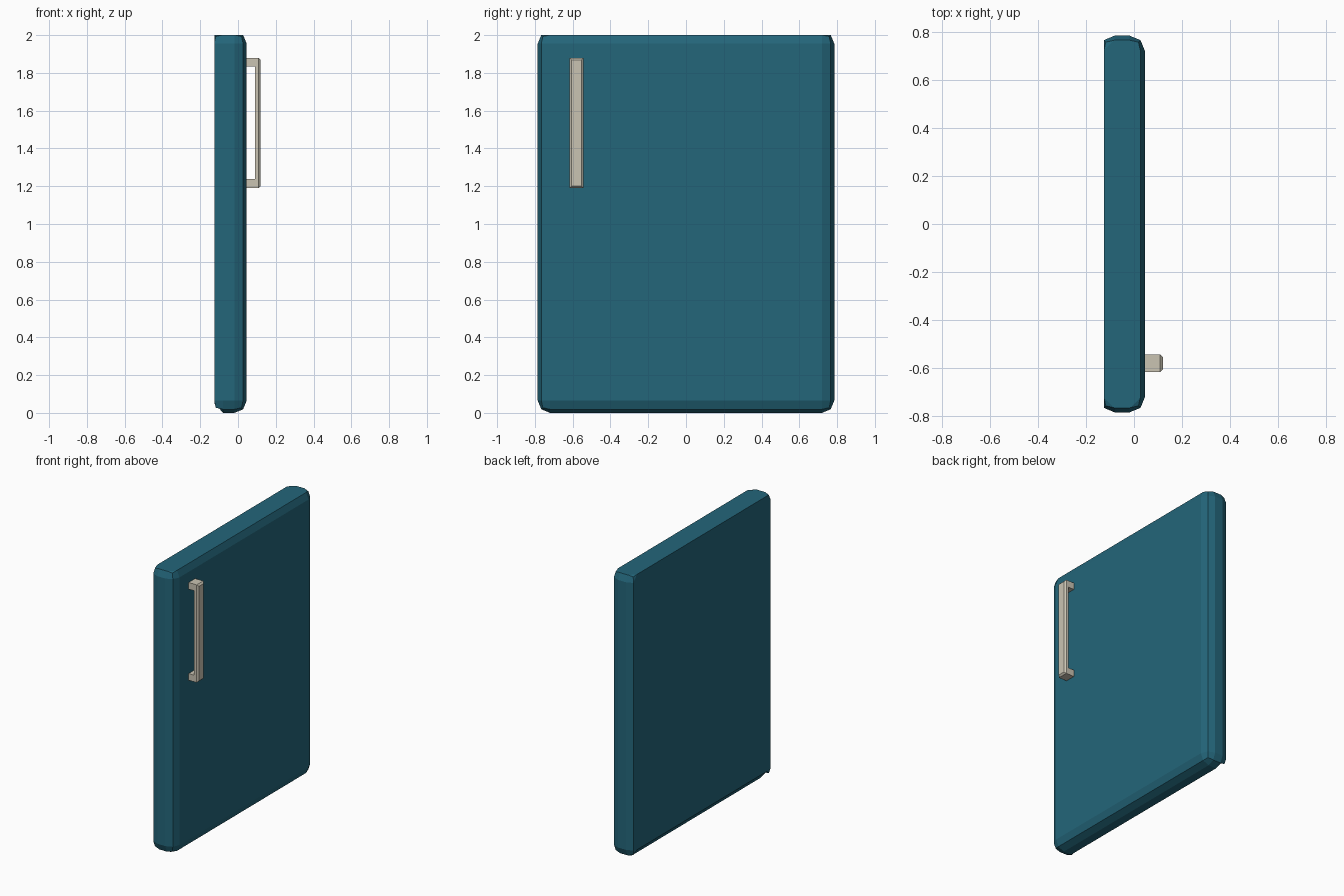
import bpy, bmesh

if "Cube" in bpy.data.objects:
    bpy.data.objects.remove(bpy.data.objects["Cube"])


def material(name, rgb):
    m = bpy.data.materials.new(name)
    m.diffuse_color = (*rgb, 1.0)
    m.use_nodes = True
    m.node_tree.nodes["Principled BSDF"].inputs["Base Color"].default_value = m.diffuse_color
    return m


def finish(bm, name, mat):
    bmesh.ops.recalc_face_normals(bm, faces=bm.faces[:])
    me = bpy.data.meshes.new(name)
    bm.to_mesh(me)
    bm.free()
    me.materials.append(mat)
    ob = bpy.data.objects.new(name, me)
    bpy.context.collection.objects.link(ob)
    return ob


teal = material("teal paint", (0.017, 0.132, 0.195))
beige = material("warm grey metal", (0.59, 0.55, 0.45))

# Door panel: rounded box with its top and back sliced flat
bm = bmesh.new()
bmesh.ops.create_cube(bm, size=1.0)
for v in bm.verts:
    v.co.x = 0.046 if v.co.x > 0 else -0.145
    v.co.y *= 1.57
    v.co.z = 2.02 if v.co.z > 0 else 0.0
bmesh.ops.bevel(bm, geom=bm.edges[:], offset=0.065, offset_type='OFFSET',
                segments=2, profile=0.5, affect='EDGES')
for co, no in (((0, 0, 2.0), (0, 0, 1)), ((-0.125, 0, 0), (-1, 0, 0))):
    bmesh.ops.bisect_plane(bm, geom=bm.verts[:] + bm.edges[:] + bm.faces[:],
                           dist=1e-5, plane_co=co, plane_no=no, clear_outer=True)
    rim = [e for e in bm.edges if e.is_boundary]
    bmesh.ops.holes_fill(bm, edges=rim, sides=0)
# steeper chamfer along the lower back edge
for v in bm.verts:
    if v.co.x < -0.12 and v.co.z < 0.055:
        v.co.z = 0.055
finish(bm, "door_panel", teal)

# Handle: bracket profile extruded sideways, outer front edges chamfered
profile = [(0.04, 1.19), (0.12, 1.19), (0.12, 1.88), (0.04, 1.88),
           (0.04, 1.833), (0.09, 1.833), (0.09, 1.237), (0.04, 1.237)]
bm = bmesh.new()
face = bm.faces.new([bm.verts.new((x, -0.617, z)) for x, z in profile])
ext = bmesh.ops.extrude_face_region(bm, geom=[face])
for g in ext["geom"]:
    if isinstance(g, bmesh.types.BMVert):
        g.co.y = -0.543
front = [e for e in bm.edges if all(v.co.x > 0.115 for v in e.verts)]
bmesh.ops.bevel(bm, geom=front, offset=0.011, offset_type='OFFSET',
                segments=1, profile=0.5, affect='EDGES')
finish(bm, "door_handle", beige)
